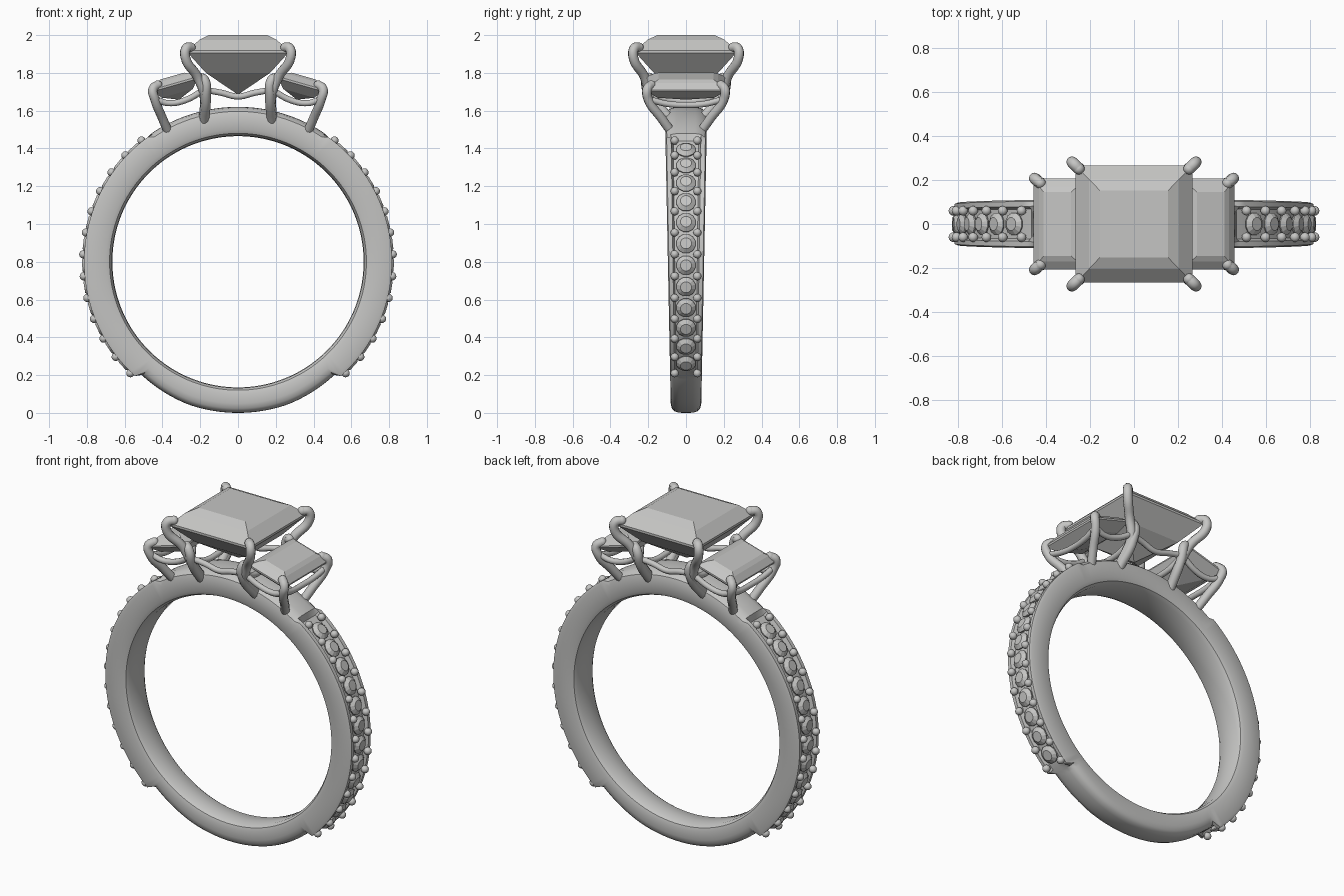
import bpy, bmesh, math
from mathutils import Matrix, Vector

if "Cube" in bpy.data.objects:
    bpy.data.objects.remove(bpy.data.objects["Cube"])

GREY = (0.56, 0.56, 0.55, 1)
metal = bpy.data.materials.new("pale_grey")
metal.use_nodes = True
metal.diffuse_color = GREY
metal.node_tree.nodes["Principled BSDF"].inputs["Base Color"].default_value = GREY

CENTRE_Z = 0.80


def finish(obj, smooth=None):
    obj.data.materials.clear()
    obj.data.materials.append(metal)
    if smooth:
        bpy.ops.object.select_all(action='DESELECT')
        obj.select_set(True)
        bpy.context.view_layer.objects.active = obj
        bpy.ops.object.shade_smooth_by_angle(angle=math.radians(smooth))
    return obj


def from_bmesh(name, bm, smooth=None):
    bmesh.ops.recalc_face_normals(bm, faces=bm.faces)
    mesh = bpy.data.meshes.new(name)
    bm.to_mesh(mesh)
    bm.free()
    obj = bpy.data.objects.new(name, mesh)
    bpy.context.collection.objects.link(obj)
    return finish(obj, smooth)


def bridge(bm, a, b):
    n = len(a)
    for i in range(n):
        bm.faces.new((a[i], a[(i + 1) % n], b[(i + 1) % n], b[i]))


def add_gem(bm, sides, levels, culet, matrix):
    """Loft (half x, half y, z) levels from the table down to a point."""
    rings = []
    for hx, hy, z in levels:
        ring = []
        for i in range(sides):
            a = 2 * math.pi * (i + 0.5) / sides
            k = math.sqrt(2) if sides == 4 else 1
            p = Vector((hx * k * math.cos(a), hy * k * math.sin(a), z))
            ring.append(bm.verts.new(matrix @ p))
        rings.append(ring)
    bm.faces.new(rings[0])
    for a, b in zip(rings, rings[1:]):
        bridge(bm, a, b)
    tip = bm.verts.new(matrix @ Vector((0, 0, culet)))
    last = rings[-1]
    for i in range(sides):
        bm.faces.new((last[i], last[(i + 1) % sides], tip))


def wire(name, points, radius, tip=False):
    curve = bpy.data.curves.new(name, 'CURVE')
    curve.dimensions = '3D'
    curve.bevel_depth = radius
    curve.bevel_resolution = 3
    curve.resolution_u = 6
    curve.use_fill_caps = True
    spline = curve.splines.new('BEZIER')
    spline.bezier_points.add(len(points) - 1)
    for bp, p in zip(spline.bezier_points, points):
        bp.co = p
        bp.handle_left_type = bp.handle_right_type = 'AUTO'
    obj = bpy.data.objects.new(name, curve)
    bpy.context.collection.objects.link(obj)
    bpy.ops.object.select_all(action='DESELECT')
    obj.select_set(True)
    bpy.context.view_layer.objects.active = obj
    bpy.ops.object.convert(target='MESH')
    obj = bpy.context.view_layer.objects.active
    finish(obj, 50)
    if tip:
        bm = bmesh.new()
        bmesh.ops.create_uvsphere(bm, u_segments=14, v_segments=8, radius=radius,
                                  matrix=Matrix.Translation(points[0]))
        from_bmesh(name + "_tip", bm, 60)


# Band: a profile swept round the finger, with a sunken channel on each side
PAVE_LOW, PAVE_HIGH = -46, 51.5


def band_profile(elev):
    inner = [(0, .665), (.7, .668), (.92, .68), (1, .70)]
    if PAVE_LOW - 3 < elev < PAVE_HIGH + 3:
        outer = [(1, .80), (.94, .815), (.72, .815), (.62, .79), (0, .79)]
    else:
        r = .82 if elev > 0 else .785 + .015 * min(1, (-46 - elev) / 25)
        outer = [(1, r - .05), (.93, r - .024), (.75, r - .008), (.45, r - .001), (0, r)]
    half = inner + outer
    return half + [(-y, r) for y, r in half[-2:0:-1]]


bm = bmesh.new()
rings = []
for step in range(180):
    a = math.radians(step * 2)
    elev = math.degrees(math.asin(math.sin(a)))
    ring = []
    for y, r in band_profile(elev):
        z = CENTRE_Z + r * math.sin(a)
        ring.append(bm.verts.new((r * math.cos(a), y * (.08 + .02 * z), z)))
    rings.append(ring)
for i, ring in enumerate(rings):
    bridge(bm, ring, rings[(i + 1) % len(rings)])
from_bmesh("band", bm, 35)


# Small round stones and the beads that hold them
def radial(angle, radius):
    return (Matrix.Translation((0, 0, CENTRE_Z))
            @ Matrix.Rotation(math.radians(90 - angle), 4, 'Y')
            @ Matrix.Translation((0, 0, radius)))


STONES = 12
pitch = (PAVE_HIGH - PAVE_LOW) / STONES
for side in ("left", "right"):
    stones, beads = bmesh.new(), bmesh.new()
    for i in range(STONES + 1):
        elev = PAVE_LOW + pitch * i
        place = (lambda e: e) if side == "left" else (lambda e: 180 - e)
        for y in (-.06, .06):
            bmesh.ops.create_uvsphere(
                beads, u_segments=12, v_segments=8, radius=.022,
                matrix=radial(place(elev), .82) @ Matrix.Translation((0, y, 0)))
        if i < STONES:
            add_gem(stones, 12, [(.03, .03, .02), (.052, .052, .003), (.052, .052, -.003)],
                    -.04, radial(place(elev + pitch / 2), .805))
    from_bmesh(side + "_band_stones", stones)
    from_bmesh(side + "_band_beads", beads, 60)

# Large centre stone
bm = bmesh.new()
add_gem(bm, 4, [(.155, .152, 2.0), (.205, .205, 1.975), (.265, .265, 1.918),
                (.265, .265, 1.905), (.17, .17, 1.80)], 1.685, Matrix())
from_bmesh("centre_stone", bm)

# Tilted side stones
for side, sx in (("left", 1), ("right", -1)):
    bm = bmesh.new()
    tilt = (Matrix.Translation((sx * .335, 0, 1.74))
            @ Matrix.Rotation(sx * math.radians(16), 4, 'Y'))
    add_gem(bm, 4, [(.065, .145, .045), (.09, .17, .033), (.125, .207, .005),
                    (.125, .207, -.005), (.085, .15, -.05)], -.085, tilt)
    from_bmesh(side + "_side_stone", bm)

# Prongs and gallery wires, repeated at the four corners
CENTRE_PRONG = [(.25, .25, 1.935), (.274, .274, 1.93), (.278, .278, 1.88),
                (.215, .22, 1.78), (.18, .19, 1.69), (.18, .09, 1.56)]
INNER_PRONG = [(.205, .195, 1.775), (.18, .21, 1.765), (.17, .195, 1.68), (.18, .085, 1.54)]
OUTER_PRONG = [(.425, .185, 1.735), (.45, .205, 1.715), (.44, .2, 1.66),
               (.40, .13, 1.56), (.37, .08, 1.49)]
SIDE_RAIL = [(.435, .195, 1.66), (.37, .185, 1.64), (.28, .185, 1.655), (.18, .195, 1.71)]
for sx, side in ((1, "left"), (-1, "right")):
    for sy, end in ((-1, "front"), (1, "back")):
        def corner(points):
            return [(x * sx, y * sy, z) for x, y, z in points]
        tag = end + "_" + side
        wire(tag + "_centre_prong", corner(CENTRE_PRONG), .026, True)
        wire(tag + "_inner_prong", corner(INNER_PRONG), .026, True)
        wire(tag + "_outer_prong", corner(OUTER_PRONG), .025, True)
        wire(tag + "_side_rail", corner(SIDE_RAIL), .017)
    # Cross wires running front to back under the stones
    for label, x, z, dip in (("outer", .435, 1.66, .03), ("inner", .175, 1.70, .05)):
        wire(side + "_" + label + "_cross_wire",
             [(sx * x, -.195, z), (sx * (x - .01), -.1, z - dip * .8),
              (sx * (x - .015), 0, z - dip),
              (sx * (x - .01), .1, z - dip * .8), (sx * x, .195, z)], .017)

# Long wires below the centre stone
for sy, end in ((-1, "front"), (1, "back")):
    wire(end + "_centre_rail",
         [(-.175, sy * .195, 1.71), (-.09, sy * .185, 1.695), (0, sy * .18, 1.675),
          (.09, sy * .185, 1.695), (.175, sy * .195, 1.71)], .017)
